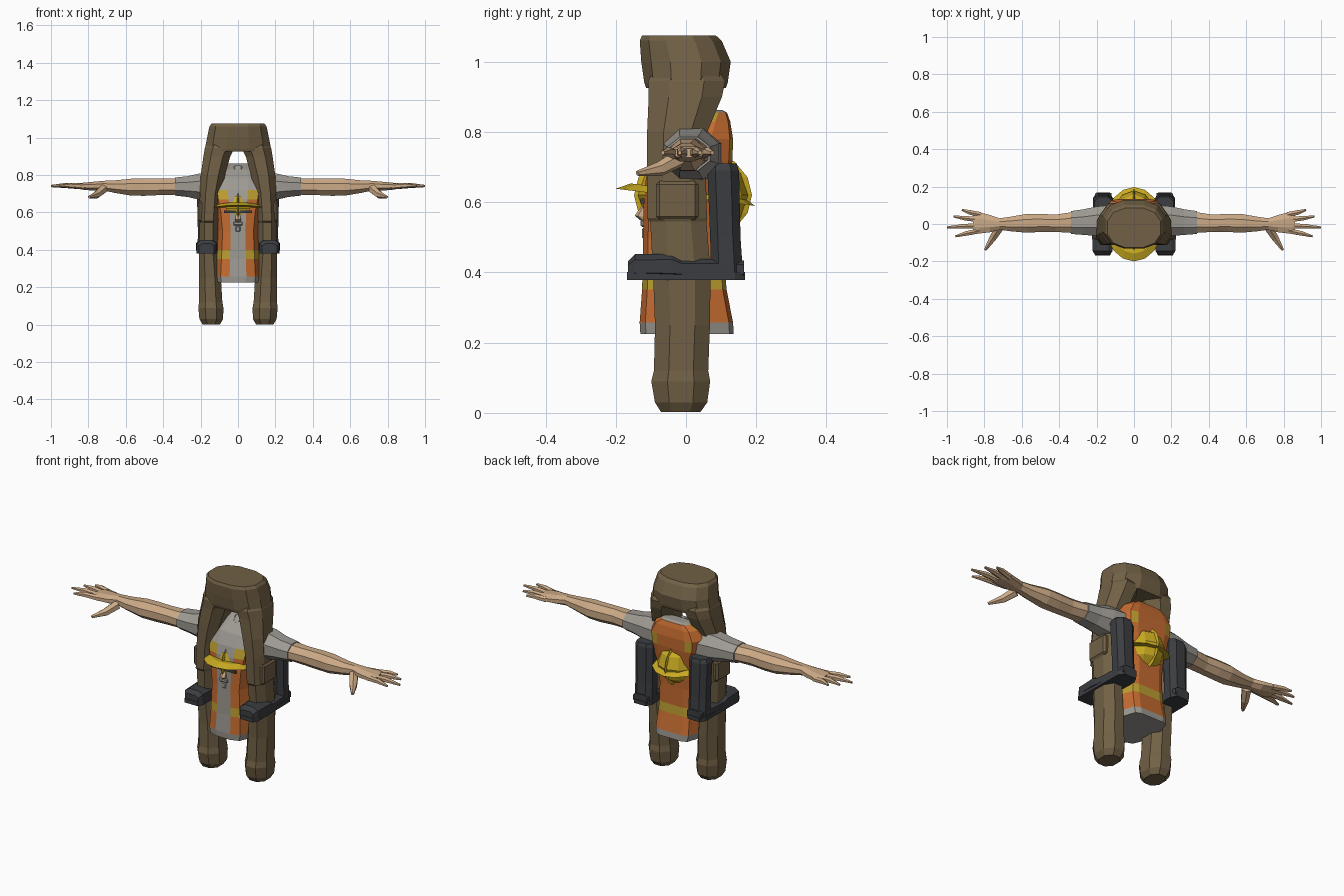
import bpy, bmesh, math
from mathutils import Vector, Matrix


def material(name, col):
    m = bpy.data.materials.new(name)
    m.diffuse_color = (*col, 1)
    return m


BROWN = material("brown_cloth", (0.165, 0.118, 0.06))
ORANGE = material("safety_orange", (0.56, 0.15, 0.03))
YELLOW = material("stripe_yellow", (0.5, 0.34, 0.03))
GOLD = material("helmet_yellow", (0.58, 0.4, 0.015))
GREY = material("grey_shirt", (0.34, 0.32, 0.29))
DARK = material("dark_rubber", (0.045, 0.047, 0.053))
SKIN = material("skin", (0.6, 0.4, 0.24))


def finish(name, bm, mats):
    bmesh.ops.recalc_face_normals(bm, faces=bm.faces)
    me = bpy.data.meshes.new(name)
    bm.to_mesh(me)
    bm.free()
    for m in mats:
        me.materials.append(m)
    ob = bpy.data.objects.new(name, me)
    bpy.context.collection.objects.link(ob)
    return ob


def circle(n, power=1.0):
    pts = []
    for i in range(n):
        a = 2 * math.pi * (i + 0.5) / n
        c, s = math.cos(a), math.sin(a)
        pts.append((math.copysign(abs(c) ** power, c), math.copysign(abs(s) ** power, s)))
    return pts


def loft(name, sections, profile, mats, axis="z", rule=None, side=1):
    """Skin rings of (position, centre a, centre b, radius a, radius b) along an axis."""
    bm = bmesh.new()
    rings = []
    for t, ca, cb, ra, rb in sections:
        ring = []
        for u, v in profile:
            a, b = ca + u * ra, cb + v * rb
            co = {"z": (a, b, t), "x": (t, a, b), "y": (a, t, b)}[axis]
            ring.append(bm.verts.new((co[0] * side, co[1], co[2])))
        rings.append(ring)
    n = len(profile)
    for r, s in zip(rings, rings[1:]):
        for i in range(n):
            bm.faces.new((r[i], r[(i + 1) % n], s[(i + 1) % n], s[i]))
    bm.faces.new(rings[0])
    bm.faces.new(rings[-1])
    if rule:
        for f in bm.faces:
            f.material_index = rule(f.calc_center_median())
    return finish(name, bm, mats)


def rod(name, points, radii, mat, side=1, n=6):
    """Tapered limb through points."""
    bm = bmesh.new()
    pts = [Vector((p[0] * side, p[1], p[2])) for p in points]
    q = (pts[-1] - pts[0]).to_track_quat("Z", "Y")
    rings = [[bm.verts.new(p + q @ Vector((u * r, v * r, 0))) for u, v in circle(n)]
             for p, r in zip(pts, radii)]
    for r, s in zip(rings, rings[1:]):
        for i in range(n):
            bm.faces.new((r[i], r[(i + 1) % n], s[(i + 1) % n], s[i]))
    bm.faces.new(rings[0])
    bm.faces.new(rings[-1])
    return finish(name, bm, [mat])


def ball(name, centre, radii, mat, seg=12, rows=6):
    bm = bmesh.new()
    bmesh.ops.create_uvsphere(bm, u_segments=seg, v_segments=rows, radius=1,
                              matrix=Matrix.Translation(centre) @ Matrix.Diagonal((*radii, 1)))
    return finish(name, bm, [mat])


def box(name, centre, size, mat, bevel=0.0):
    bm = bmesh.new()
    bmesh.ops.create_cube(bm, size=1, matrix=Matrix.Translation(centre) @ Matrix.Diagonal((*size, 1)))
    if bevel:
        bmesh.ops.bevel(bm, geom=bm.edges[:], offset=bevel, segments=1, affect="EDGES")
    return finish(name, bm, [mat])


# Trouser hips with closed waist
loft("trouser_hips", [(1.075, 0, -0.02, 0.145, 0.108), (1.06, 0, -0.015, 0.157, 0.12),
                      (1.0, 0, 0, 0.17, 0.131), (0.94, 0, 0, 0.182, 0.122),
                      (0.925, 0, 0, 0.183, 0.117)], circle(12, 0.8), [BROWN])

# Vest over shirt: coloured by height and by panel
HALF = [(0.36, -1), (0.75, -0.88), (1, -0.35), (1, 0.35), (0.8, 0.88), (0.55, 0.97)]
VEST_PROFILE = HALF + [(-u, v) for u, v in reversed(HALF)]


def vest_rule(c):
    if c.z < 0.26 or c.z > 0.85:
        return 2
    if c.y < 0.03 and (abs(c.x) < 0.02 or (c.z > 0.73 and abs(c.x) < 0.09)):
        return 2
    if 0.35 < c.z < 0.405:
        return 1
    if c.z > 0.66 and 0.66 < abs(c.x) / 0.15 < 0.78 and c.y > 0.05:
        return 1
    if 0.66 < c.z < 0.73 and abs(c.x) < 0.1 and c.y < 0:
        return 1
    return 0


loft("vest", [(0.225, 0, 0.005, 0.118, 0.135), (0.258, 0, 0.003, 0.124, 0.135),
              (0.352, 0, -0.003, 0.118, 0.122), (0.4, 0, -0.004, 0.115, 0.12),
              (0.5, 0, -0.003, 0.11, 0.119), (0.6, 0, 0, 0.122, 0.121),
              (0.67, 0, 0.008, 0.14, 0.122), (0.72, 0, 0.018, 0.15, 0.118),
              (0.78, 0, 0.035, 0.155, 0.102), (0.83, 0, 0.06, 0.125, 0.068),
              (0.855, 0, 0.078, 0.085, 0.04), (0.862, 0, 0.08, 0.06, 0.025)],
     VEST_PROFILE, [ORANGE, YELLOW, GREY], rule=vest_rule)
box("shirt_neck", (0, 0.03, 0.79), (0.09, 0.1, 0.12), GREY, 0.03)

# Helmet: crown, ridge and tilted brim through the chest
ball("helmet_crown", (0, 0.02, 0.62), (0.12, 0.158, 0.125), GOLD)
ball("helmet_ridge", (0, 0.02, 0.62), (0.022, 0.168, 0.134), GOLD, 8, 8)
bm = bmesh.new()
bmesh.ops.create_cone(bm, cap_ends=True, segments=16, radius1=1, radius2=0.8, depth=0.02,
                      matrix=Matrix.Translation((0, 0, 0.624)) @ Matrix.Rotation(math.radians(-7), 4, "X")
                      @ Matrix.Diagonal((0.155, 0.2, 1, 1)))
finish("helmet_brim", bm, [GOLD])

# Head showing below the brim
ball("hair", (0, 0.07, 0.585), (0.075, 0.08, 0.075), DARK, 10, 6)
box("glasses", (0, -0.124, 0.604), (0.15, 0.012, 0.014), DARK)
rod("nose", [(0, -0.11, 0.6), (0, -0.128, 0.56), (0, -0.115, 0.545)], [0.01, 0.018, 0.012], SKIN)
box("moustache", (0, -0.122, 0.54), (0.05, 0.014, 0.02), GREY, 0.004)
box("chin_beard", (0, -0.118, 0.512), (0.026, 0.016, 0.03), GREY, 0.004)

for side, tag in ((1, "left"), (-1, "right")):
    # Trouser leg
    loft("trouser_leg_" + tag,
         [(0.99, 0.085, 0, 0.07, 0.09), (0.945, 0.098, 0.002, 0.085, 0.118), (0.9, 0.113, -0.002, 0.077, 0.112),
          (0.8, 0.134, -0.025, 0.07, 0.092), (0.7, 0.148, -0.028, 0.06, 0.09),
          (0.555, 0.156, -0.026, 0.056, 0.092), (0.545, 0.156, -0.022, 0.052, 0.086),
          (0.4, 0.158, -0.012, 0.055, 0.088), (0.25, 0.15, -0.01, 0.063, 0.084),
          (0.12, 0.146, -0.014, 0.067, 0.083), (0.09, 0.145, -0.015, 0.072, 0.09),
          (0.03, 0.143, -0.014, 0.068, 0.08), (0.002, 0.143, -0.015, 0.05, 0.06)],
         circle(8, 0.9), [BROWN], side=side)
    # Thigh pocket
    box("thigh_pocket_" + tag, (side * 0.197, -0.025, 0.605), (0.035, 0.12, 0.11), BROWN, 0.01)

    # Rubber boot: shaft, foot and sole
    loft("boot_shaft_" + tag,
         [(0.71, 0.163, 0.105, 0.05, 0.042), (0.69, 0.165, 0.106, 0.058, 0.048),
          (0.5, 0.163, 0.112, 0.055, 0.046), (0.43, 0.163, 0.115, 0.056, 0.048),
          (0.38, 0.163, 0.115, 0.055, 0.05)], circle(8, 0.8), [DARK], side=side)
    loft("boot_foot_" + tag,
         [(-0.165, 0.168, 0.408, 0.042, 0.026), (-0.145, 0.168, 0.417, 0.056, 0.037),
          (-0.04, 0.168, 0.417, 0.06, 0.038), (-0.01, 0.167, 0.41, 0.058, 0.03),
          (0.08, 0.165, 0.41, 0.054, 0.03), (0.165, 0.164, 0.408, 0.045, 0.028)],
         circle(8, 0.7), [DARK], axis="y", side=side)
    loft("boot_sole_" + tag,
         [(-0.168, 0.168, 0.39, 0.044, 0.012), (-0.14, 0.168, 0.39, 0.06, 0.012),
          (0.14, 0.166, 0.39, 0.058, 0.012), (0.168, 0.164, 0.39, 0.04, 0.012)],
         circle(4, 0.3), [DARK], axis="y", side=side)

    # Sleeve and bare arm
    loft("sleeve_" + tag,
         [(0.1, 0.02, 0.735, 0.09, 0.085), (0.2, 0.015, 0.738, 0.085, 0.077),
          (0.27, 0.01, 0.738, 0.074, 0.06), (0.338, 0.008, 0.738, 0.066, 0.052)],
         circle(8), [GREY], axis="x", side=side)
    loft("arm_" + tag,
         [(0.33, 0.008, 0.738, 0.06, 0.047), (0.42, 0.004, 0.737, 0.05, 0.048),
          (0.5, 0.006, 0.735, 0.052, 0.05), (0.57, 0.004, 0.735, 0.055, 0.049),
          (0.66, 0, 0.738, 0.042, 0.036), (0.72, 0, 0.743, 0.033, 0.028),
          (0.77, 0.002, 0.74, 0.05, 0.026), (0.83, 0.006, 0.74, 0.062, 0.02),
          (0.86, 0.004, 0.74, 0.055, 0.014)],
         circle(8), [SKIN], axis="x", side=side)

    # Fingers and thumb
    for k, (y0, x1, y1) in enumerate([(0.05, 0.92, 0.075), (0.022, 0.965, 0.04),
                                      (-0.008, 1.0, -0.018), (-0.035, 0.955, -0.066)]):
        rod(f"finger_{k}_{tag}", [(0.82, y0, 0.738), ((0.84 + x1) / 2, (y0 + y1) / 2, 0.744), (x1, y1, 0.741)],
            [0.016, 0.014, 0.006], SKIN, side)
    rod("thumb_" + tag, [(0.72, -0.02, 0.725), (0.755, -0.075, 0.695), (0.795, -0.138, 0.682)],
        [0.026, 0.021, 0.008], SKIN, side)
